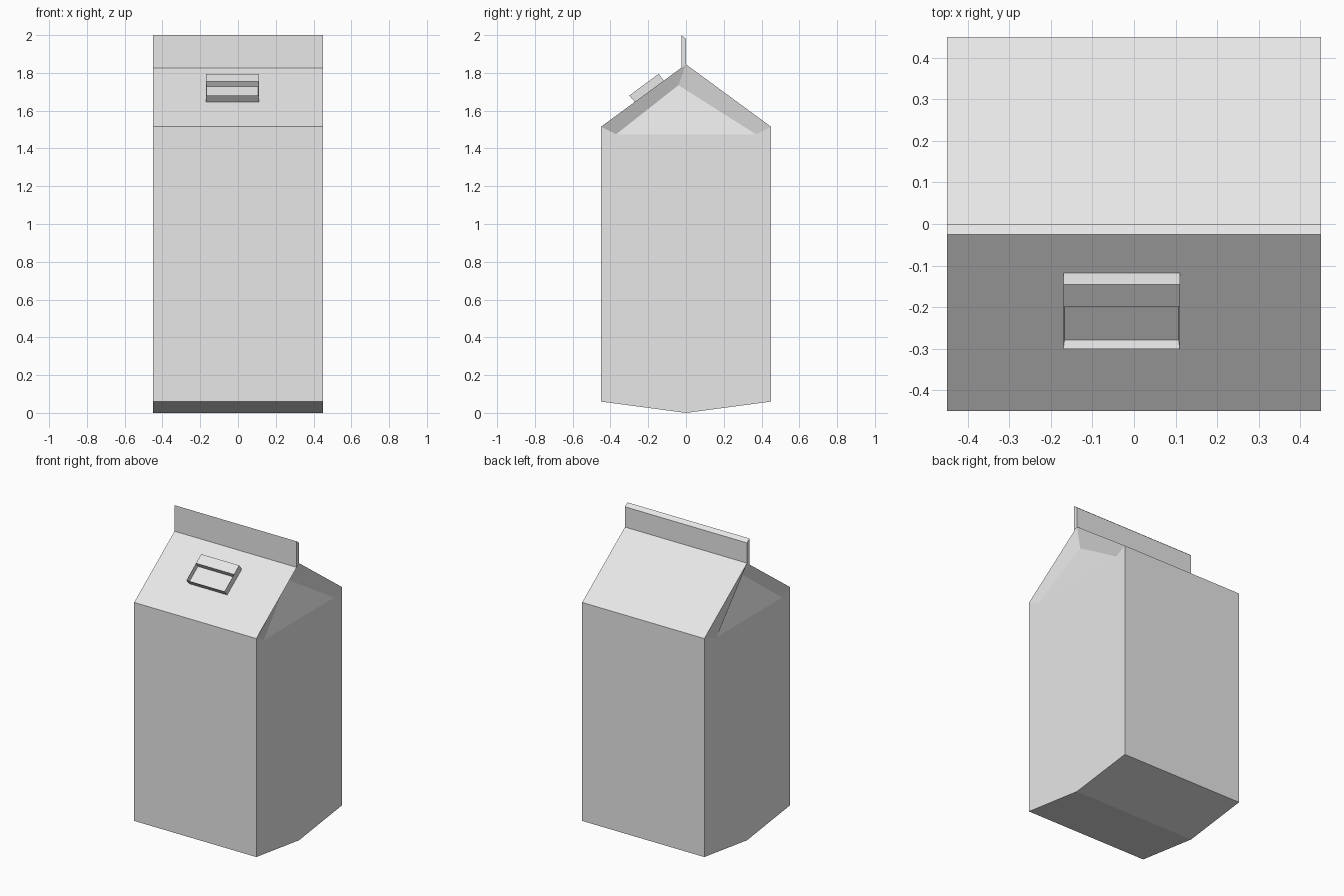
import bpy, bmesh, math

if "Cube" in bpy.data.objects:
    bpy.data.objects.remove(bpy.data.objects["Cube"])

card = bpy.data.materials.new("light grey card")
card.diffuse_color = (0.8, 0.8, 0.8, 1)
card.use_nodes = True
card.node_tree.nodes["Principled BSDF"].inputs["Base Color"].default_value = card.diffuse_color


def finish(bm, name):
    bmesh.ops.recalc_face_normals(bm, faces=bm.faces[:])
    mesh = bpy.data.meshes.new(name)
    bm.to_mesh(mesh)
    bm.free()
    mesh.materials.append(card)
    obj = bpy.data.objects.new(name, mesh)
    bpy.context.collection.objects.link(obj)
    return obj


def prism(bm, profile, x0, x1, caps=True):
    """Sweep a (y, z) outline along x; returns both vertex rings and the long faces."""
    rings = [[bm.verts.new((x, y, z)) for y, z in profile] for x in (x0, x1)]
    a, b = rings
    n = len(profile)
    sides = [bm.faces.new((a[i], a[(i + 1) % n], b[(i + 1) % n], b[i])) for i in range(n)]
    if caps:
        bm.faces.new(a)
        bm.faces.new(b)
    return rings, sides


# Carton body: folded bottom, straight walls, gabled roof
W = 0.45
outline = [(-W, 0.06), (0, 0.0), (W, 0.06), (W, 1.515), (0, 1.845), (-W, 1.515)]
bm = bmesh.new()
rings, _ = prism(bm, outline, -W, W, caps=False)

# Tucked-in gable folds on both ends
for sign, ring, back_y in ((-1, rings[0], 0.32), (1, rings[1], 0.37)):
    low_f, keel, low_b, top_b, peak, top_f = ring
    fold_f = bm.verts.new((sign * W, -0.37, 1.475))
    fold_b = bm.verts.new((sign * W, back_y, 1.475))
    tuck = bm.verts.new((sign * 0.39, -0.04, 1.735))
    bm.faces.new((low_f, keel, low_b, top_b, fold_b, fold_f, top_f))
    bm.faces.new((fold_f, fold_b, tuck))
    bm.faces.new((top_f, fold_f, tuck, peak))
    bm.faces.new((peak, tuck, fold_b, top_b))
finish(bm, "carton_body")

# Sealed fin along the ridge
bm = bmesh.new()
prism(bm, [(-0.025, 1.826), (0, 1.844), (0, 1.98), (-0.025, 2.0)], -W, W)
finish(bm, "top_fin")

# Spout cover on the front slope, with a shallow pit in its lower part
bm = bmesh.new()
_, sides = prism(bm, [(-0.27, 1.645), (-0.30, 1.68), (-0.199, 1.755),
                      (-0.145, 1.795), (-0.115, 1.755)], -0.17, 0.11)
bmesh.ops.recalc_face_normals(bm, faces=bm.faces[:])
pit = sides[1]
bmesh.ops.inset_region(bm, faces=[pit], thickness=0.003, use_even_offset=True)
pit.normal_update()
bmesh.ops.translate(bm, verts=pit.verts[:], vec=pit.normal * -0.031)
finish(bm, "spout_cover")
